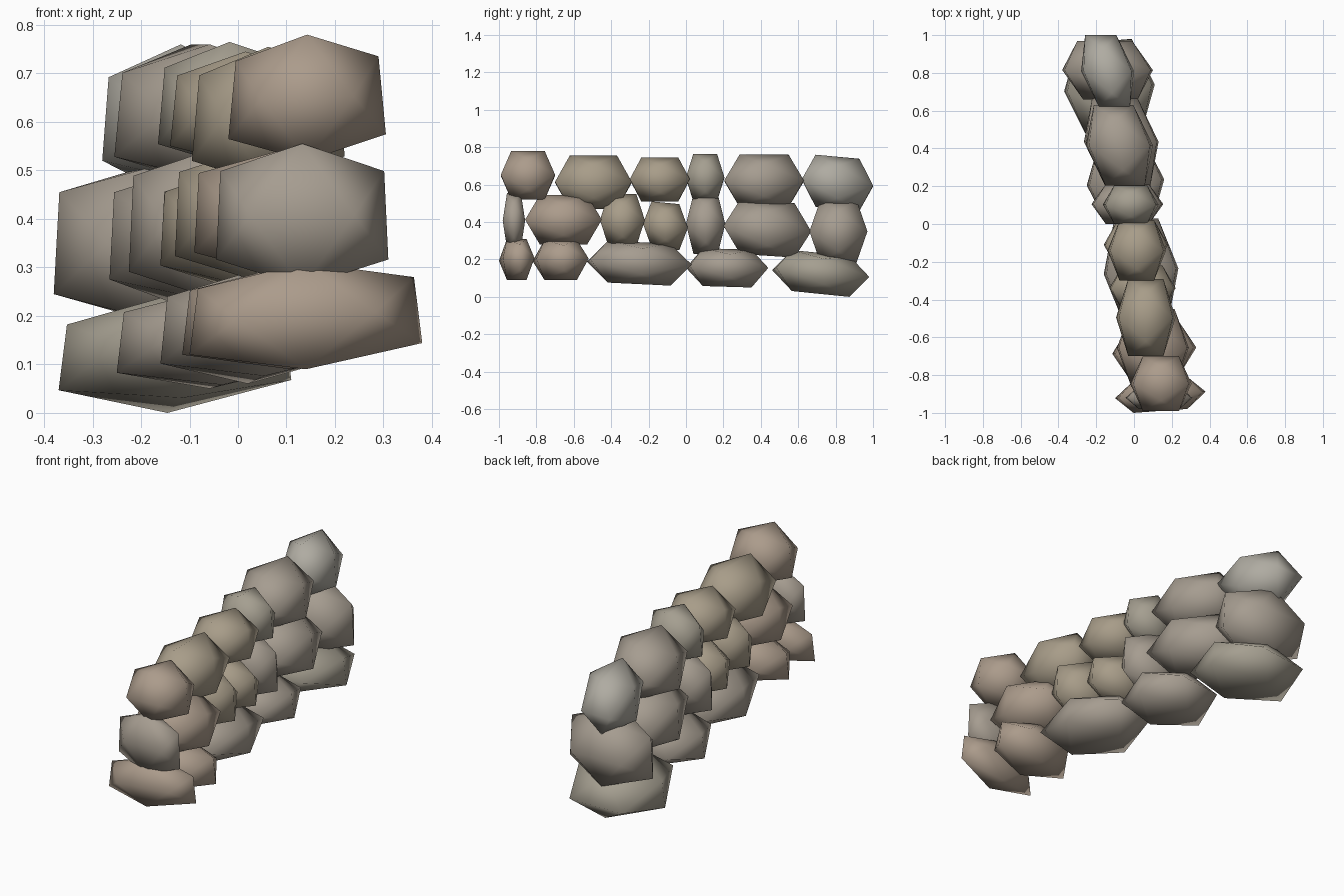
import bpy, bmesh, math
from mathutils import Vector

PHI = (math.sqrt(5) - 1) / 2

COLOURS = {
    "b": (0.41, 0.33, 0.26, 1),    # brown
    "t": (0.39, 0.335, 0.25, 1),   # tan
    "u": (0.38, 0.335, 0.28, 1),   # taupe
    "o": (0.375, 0.345, 0.28, 1),  # olive grey
    "g": (0.43, 0.41, 0.36, 1),    # pale grey
}
mats = {}
for key, col in COLOURS.items():
    mats[key] = bpy.data.materials.new("stone_" + key)
    mats[key].diffuse_color = col


def stone(name, bounds, tilt, skew, taper, roll, yaw, colour):
    """Twelve-cornered boulder fitted to x, y, z bounds, gently sheared."""
    pts = []
    for a in (-1, 1):
        for b in (-1, 1):
            pts += [(a, 0, b * PHI), (a * PHI, b, 0), (0, a * PHI, b)]
    x0, x1, y0, y1, z0, z1 = bounds
    lo, hi = Vector((x0, y0, z0)), Vector((x1, y1, z1))
    mid, half = (lo + hi) / 2, (hi - lo) / 2
    out = []
    for p in pts:
        v = Vector([p[i] * half[i] for i in range(3)])
        v.z += tilt * v.y + roll * v.x
        v.y += yaw * v.x
        v.x = v.x * (1 - taper * p[2]) + skew * v.y
        out.append(v)
    # refit to the bounds after shearing
    for i in range(3):
        a, b = min(v[i] for v in out), max(v[i] for v in out)
        for v in out:
            v[i] = lo[i] + (v[i] - a) / (b - a) * (hi[i] - lo[i])
    bm = bmesh.new()
    for v in out:
        bm.verts.new(v)
    bmesh.ops.convex_hull(bm, input=bm.verts[:])
    bmesh.ops.recalc_face_normals(bm, faces=bm.faces[:])
    for f in bm.faces:
        f.smooth = True
    me = bpy.data.meshes.new(name)
    bm.to_mesh(me)
    bm.free()
    me.materials.append(mats[colour])
    bpy.context.collection.objects.link(bpy.data.objects.new(name, me))


# Each stone: x0, x1, y0, y1, z0, z1, z tilt, x skew
bottom = [
    (-0.10, 0.38, -1.00, -0.81, 0.09, 0.31, 0.0, 0.0),
    (-0.115, 0.33, -0.82, -0.52, 0.09, 0.305, 0.0, 0.0),
    (-0.16, 0.235, -0.53, 0.03, 0.06, 0.30, -0.05, -0.1),
    (-0.25, 0.16, 0.00, 0.44, 0.05, 0.26, -0.03, -0.1),
    (-0.37, 0.11, 0.46, 0.98, 0.00, 0.25, -0.11, -0.1),
]
middle = [
    (-0.045, 0.31, -0.98, -0.86, 0.26, 0.555, 0.0, 0.0),
    (-0.09, 0.29, -0.86, -0.45, 0.28, 0.545, 0.0, 0.0),
    (-0.13, 0.22, -0.46, -0.22, 0.27, 0.55, 0.0, 0.0),
    (-0.16, 0.18, -0.23, 0.01, 0.25, 0.51, -0.1, 0.0),
    (-0.225, 0.155, 0.00, 0.21, 0.23, 0.55, 0.0, 0.0),
    (-0.265, 0.13, 0.20, 0.67, 0.21, 0.52, -0.07, -0.15),
    (-0.38, 0.10, 0.66, 0.97, 0.18, 0.52, 0.0, -0.1),
]
top = [
    (-0.02, 0.305, -0.99, -0.70, 0.52, 0.78, 0.0, 0.0),
    (-0.095, 0.22, -0.70, -0.29, 0.47, 0.755, 0.0, 0.0),
    (-0.14, 0.17, -0.30, 0.02, 0.51, 0.745, 0.0, 0.0),
    (-0.165, 0.13, 0.00, 0.205, 0.51, 0.765, 0.0, 0.0),
    (-0.255, 0.10, 0.205, 0.63, 0.48, 0.76, 0.0, -0.15),
    (-0.28, 0.00, 0.62, 1.00, 0.46, 0.76, -0.1, -0.2),
]
# Each row: stones, colours, narrowing towards the top, roll, yaw
for row, stones, cols, taper, roll, yaw in (
        ("bottom", bottom, "bbuuo", 0.06, 0.05, 0.08),
        ("middle", middle, "ubttuuu", 0.04, 0.0, 0.0),
        ("top", top, "bttoug", 0.08, 0.03, 0.0)):
    for i, (s, c) in enumerate(zip(stones, cols)):
        stone(f"{row}_stone_{i + 1}", s[:6], s[6], s[7], taper, roll, yaw, c)
